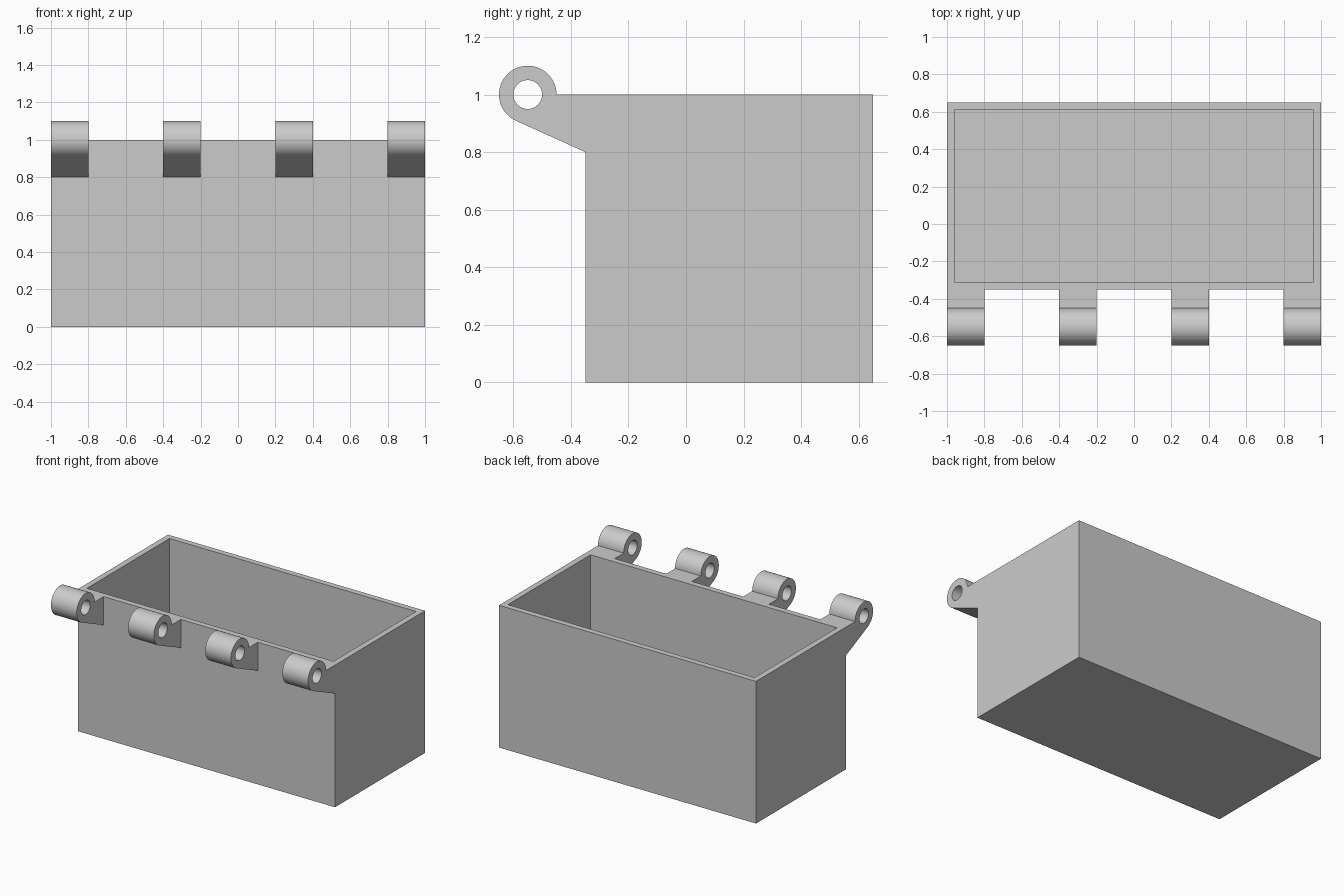
import bpy, bmesh
from math import acos, cos, sin, hypot, atan2, pi

if "Cube" in bpy.data.objects:
    bpy.data.objects.remove(bpy.data.objects["Cube"], do_unlink=True)

grey = bpy.data.materials.new("light_grey")
grey.use_nodes = True
grey.diffuse_color = (0.6, 0.6, 0.6, 1)
grey.node_tree.nodes["Principled BSDF"].inputs["Base Color"].default_value = grey.diffuse_color

FRONT, BACK, TOP, WALL = -0.35, 0.65, 1.0, 0.058
PIN_Y, OUTER, BORE, WIDTH = -0.55, 0.1, 0.05, 0.2
WEB_BOTTOM = 0.8


def finish(bm, name):
    bmesh.ops.recalc_face_normals(bm, faces=bm.faces)
    mesh = bpy.data.meshes.new(name)
    bm.to_mesh(mesh)
    bm.free()
    mesh.materials.append(grey)
    obj = bpy.data.objects.new(name, mesh)
    bpy.context.collection.objects.link(obj)
    return obj


# Open box: inset the top face, then push the inset down to the floor
bm = bmesh.new()
bmesh.ops.create_cube(bm, size=1)
bmesh.ops.scale(bm, vec=(2, BACK - FRONT, TOP), verts=bm.verts)
bmesh.ops.translate(bm, vec=(0, (FRONT + BACK) / 2, TOP / 2), verts=bm.verts)
top = max(bm.faces, key=lambda f: f.calc_center_median().z)
bmesh.ops.inset_region(bm, faces=[top], thickness=WALL)
floor = bmesh.ops.extrude_discrete_faces(bm, faces=[top])["faces"][0]
bmesh.ops.translate(bm, vec=(0, 0, WALL - TOP), verts=floor.verts)
finish(bm, "box")


def arc(radius, start, end, steps):
    angles = [start + (end - start) * i / steps for i in range(steps + 1)]
    return [(PIN_Y + radius * cos(a), TOP + radius * sin(a)) for a in angles]


def add_loop(bm, points, x):
    verts = [bm.verts.new((x, y, z)) for y, z in points]
    return [bm.edges.new((v, verts[i - 1])) for i, v in enumerate(verts)]


# Hinge knuckle: pierced barrel whose web runs tangentially down to the box
def knuckle(name, x):
    dy, dz = FRONT - PIN_Y, WEB_BOTTOM - TOP
    tangent = 2 * pi + atan2(dz, dy) - acos(OUTER / hypot(dy, dz))
    outline = arc(OUTER, 0, tangent, 44) + [(FRONT, WEB_BOTTOM), (FRONT, TOP)]
    bore = arc(BORE, 0, 2 * pi, 48)[:-1]
    bm = bmesh.new()
    edges = add_loop(bm, outline, x) + add_loop(bm, bore, x)
    bmesh.ops.triangle_fill(bm, edges=edges, use_beauty=True, normal=(1, 0, 0))
    side = bmesh.ops.extrude_face_region(bm, geom=bm.faces[:], use_keep_orig=True)["geom"]
    moved = [g for g in side if isinstance(g, bmesh.types.BMVert)]
    bmesh.ops.translate(bm, vec=(WIDTH, 0, 0), verts=moved)
    obj = finish(bm, name)
    bpy.ops.object.select_all(action="DESELECT")
    obj.select_set(True)
    bpy.context.view_layer.objects.active = obj
    bpy.ops.object.shade_smooth_by_angle(angle=pi / 7)


names = ("right_outer", "right_inner", "left_inner", "left_outer")
for i, name in enumerate(names):
    knuckle(name + "_hinge_knuckle", -1 + 3 * WIDTH * i)
